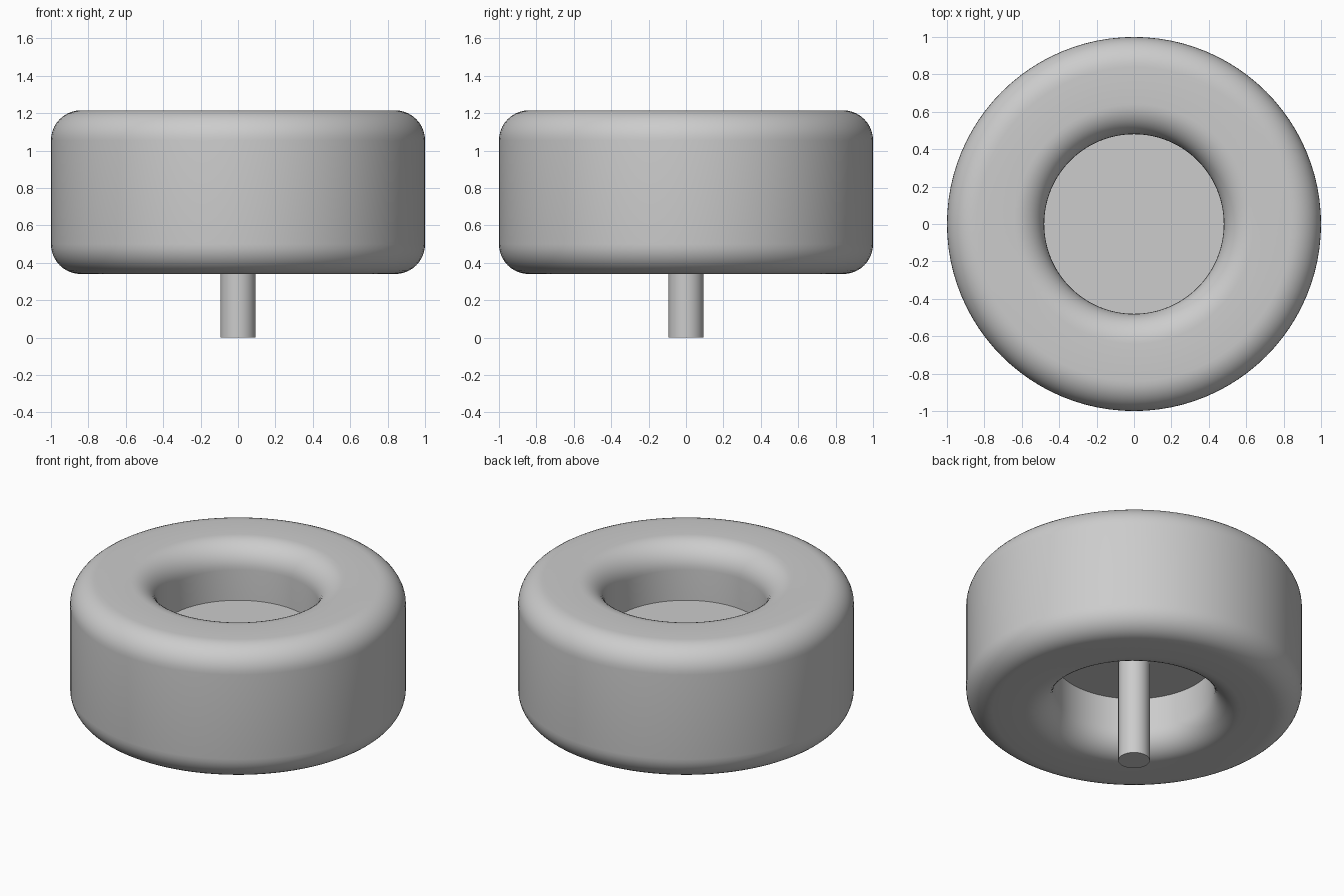
import bpy
import bmesh
from math import cos, sin, pi, radians

cube = bpy.data.objects.get("Cube")
if cube:
    bpy.data.objects.remove(cube, do_unlink=True)

SEGMENTS = 96
OUTER, HOLE = 1.0, 0.48          # ring radii
BOTTOM, TOP = 0.34, 1.215        # ring height range
ROUND = 0.16                     # corner rounding
ROUND_STEPS = 10

grey = bpy.data.materials.new("plain grey")
grey.use_nodes = True
colour = (0.604, 0.604, 0.604, 1)
grey.diffuse_color = colour
grey.node_tree.nodes["Principled BSDF"].inputs["Base Color"].default_value = colour


def finish(obj, name):
    obj.name = name
    obj.data.materials.append(grey)
    bpy.ops.object.select_all(action="DESELECT")
    obj.select_set(True)
    bpy.context.view_layer.objects.active = obj
    bpy.ops.object.shade_smooth_by_angle(angle=radians(35))


def cylinder(name, radius, low, high):
    bpy.ops.mesh.primitive_cylinder_add(
        vertices=SEGMENTS, radius=radius, depth=high - low,
        location=(0, 0, (low + high) / 2))
    finish(bpy.context.object, name)


def lathe(name, profile):
    """Revolve a closed (radius, height) profile around the z axis."""
    bm = bmesh.new()
    rings = []
    for i in range(SEGMENTS):
        a = 2 * pi * i / SEGMENTS
        rings.append([bm.verts.new((r * cos(a), r * sin(a), z)) for r, z in profile])
    count = len(profile)
    for i, ring in enumerate(rings):
        following = rings[(i + 1) % SEGMENTS]
        for j in range(count):
            k = (j + 1) % count
            bm.faces.new((ring[j], following[j], following[k], ring[k]))
    bmesh.ops.recalc_face_normals(bm, faces=bm.faces)
    mesh = bpy.data.meshes.new(name)
    bm.to_mesh(mesh)
    bm.free()
    obj = bpy.data.objects.new(name, mesh)
    bpy.context.collection.objects.link(obj)
    finish(obj, name)


# Rounded-rectangle section of the ring, one quarter arc per corner
corners = [(OUTER - ROUND, TOP - ROUND), (HOLE + ROUND, TOP - ROUND),
           (HOLE + ROUND, BOTTOM + ROUND), (OUTER - ROUND, BOTTOM + ROUND)]
section = []
for quarter, (r, z) in enumerate(corners):
    for step in range(ROUND_STEPS + 1):
        a = (quarter + step / ROUND_STEPS) * pi / 2
        section.append((r + ROUND * cos(a), z + ROUND * sin(a)))
lathe("tyre", section)

# Hub plate closing the hole, and the axle below it
cylinder("hub_disc", HOLE + 0.005, 0.70, 0.855)
cylinder("axle", 0.094, 0, 0.75)
